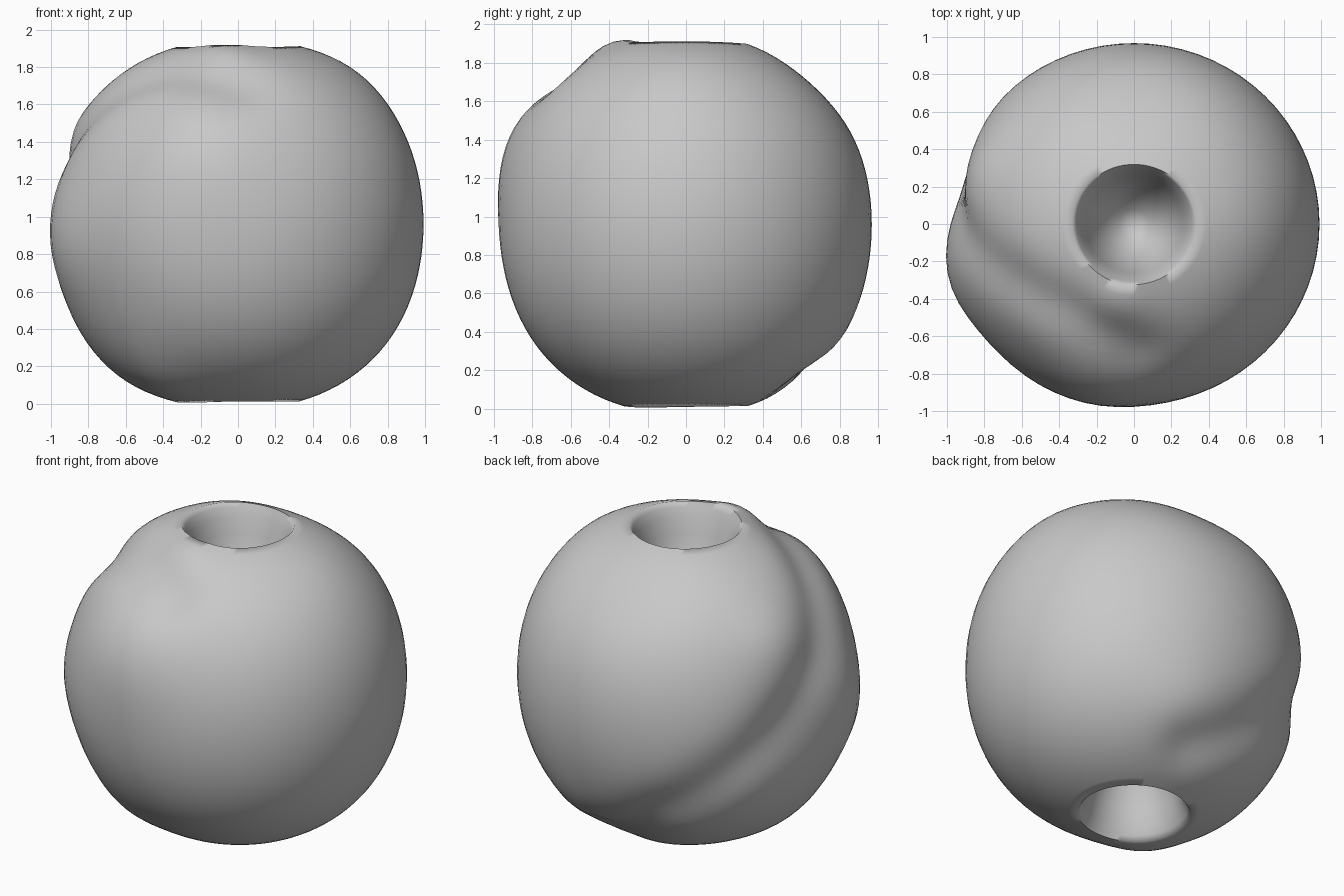
import bpy, bmesh, math
from mathutils import Vector

if "Cube" in bpy.data.objects:
    bpy.data.objects.remove(bpy.data.objects["Cube"])

SEG, ROWS = 72, 44
CENTRE = Vector((0, 0, 0.96))

# spiral groove from the top front, round the left side, to the lower back
GROOVE = [Vector(p).normalized() for p in [
    (0.0, -0.68, 0.73), (-0.3, -0.48, 0.8), (-0.6, -0.3, 0.68), (-0.87, -0.03, 0.36),
    (-0.93, 0.25, 0.12), (-0.74, 0.62, -0.22), (-0.35, 0.78, -0.5), (0.08, 0.62, -0.76)]]
# soft swellings and dents: direction, height, width
LUMPS = [((-0.94, -0.32, -0.08), 0.045, 0.3), ((-0.2, -0.88, 0.4), 0.045, 0.33),
         ((-0.55, -0.55, -0.72), 0.015, 0.25), ((-0.62, -0.1, -0.76), 0.015, 0.3),
         ((0.2, 0.72, -0.6), 0.02, 0.25), ((-0.95, 0.22, -0.08), -0.045, 0.27),
         ((-0.8, 0.28, 0.52), 0.03, 0.22), ((0, 0.65, 0.74), -0.03, 0.35),
         ((0.6, 0, 0.8), 0.015, 0.3), ((-0.4, -0.4, -0.82), 0.025, 0.22),
         ((-0.1, -0.42, 0.9), 0.03, 0.16), ((-0.55, -0.83, 0), 0.02, 0.4)]


def groove_distance(d):
    best = 9
    for a, b in zip(GROOVE, GROOVE[1:]):
        t = max(0, min(1, (d - a).dot(b - a) / (b - a).length_squared))
        best = min(best, (d - a.lerp(b, t)).length)
    return best


def surface(lat, az):
    d = Vector((math.cos(lat) * math.cos(az), math.cos(lat) * math.sin(az), math.sin(lat)))
    r = 0.992 + 0.028 * math.sin(2 * lat) ** 2
    g = groove_distance(d)
    r -= 0.047 * math.exp(-(g / 0.17) ** 2)
    for c, h, w in LUMPS:
        r += h * math.exp(-((d - Vector(c).normalized()).length / w) ** 2)
    p = d * r
    p.y *= 0.975
    # flattened ends
    p.z = max(-0.955, min(0.958, p.z))
    return p + CENTRE


bm = bmesh.new()
rings = []
LIM = math.radians(70.8)
for i in range(ROWS + 1):
    lat = -LIM + 2 * LIM * i / ROWS
    rings.append([bm.verts.new(surface(lat, 2 * math.pi * j / SEG)) for j in range(SEG)])


def pit(sign):
    """Rings of the tapered hollow at one end, rim first, and its closing point."""
    out = []
    for r, depth in [(0.31, 0.03), (0.285, 0.08), (0.26, 0.18), (0.22, 0.3), (0.16, 0.42), (0.08, 0.51)]:
        z = CENTRE.z + sign * (0.95 - depth)
        out.append([bm.verts.new((r * math.cos(2 * math.pi * j / SEG),
                                  r * math.sin(2 * math.pi * j / SEG), z)) for j in range(SEG)])
    return out, bm.verts.new((0, 0, CENTRE.z + sign * 0.4))


top, top_tip = pit(1)
bottom, bottom_tip = pit(-1)
rings = bottom[::-1] + rings + top
for a, b in zip(rings, rings[1:]):
    for j in range(SEG):
        k = (j + 1) % SEG
        bm.faces.new((a[j], a[k], b[k], b[j]))
for j in range(SEG):
    k = (j + 1) % SEG
    bm.faces.new((top[-1][j], top[-1][k], top_tip))
    bm.faces.new((bottom[-1][k], bottom[-1][j], bottom_tip))
bmesh.ops.recalc_face_normals(bm, faces=bm.faces)

# round bead
mesh = bpy.data.meshes.new("bead")
bm.to_mesh(mesh)
bm.free()
bead = bpy.data.objects.new("bead", mesh)
bpy.context.collection.objects.link(bead)
grey = bpy.data.materials.new("grey")
grey.diffuse_color = (0.58, 0.58, 0.58, 1)
grey.use_nodes = True
grey.node_tree.nodes["Principled BSDF"].inputs["Base Color"].default_value = grey.diffuse_color
mesh.materials.append(grey)
bpy.context.view_layer.objects.active = bead
bead.select_set(True)
bpy.ops.object.shade_smooth_by_angle(angle=math.radians(80))
